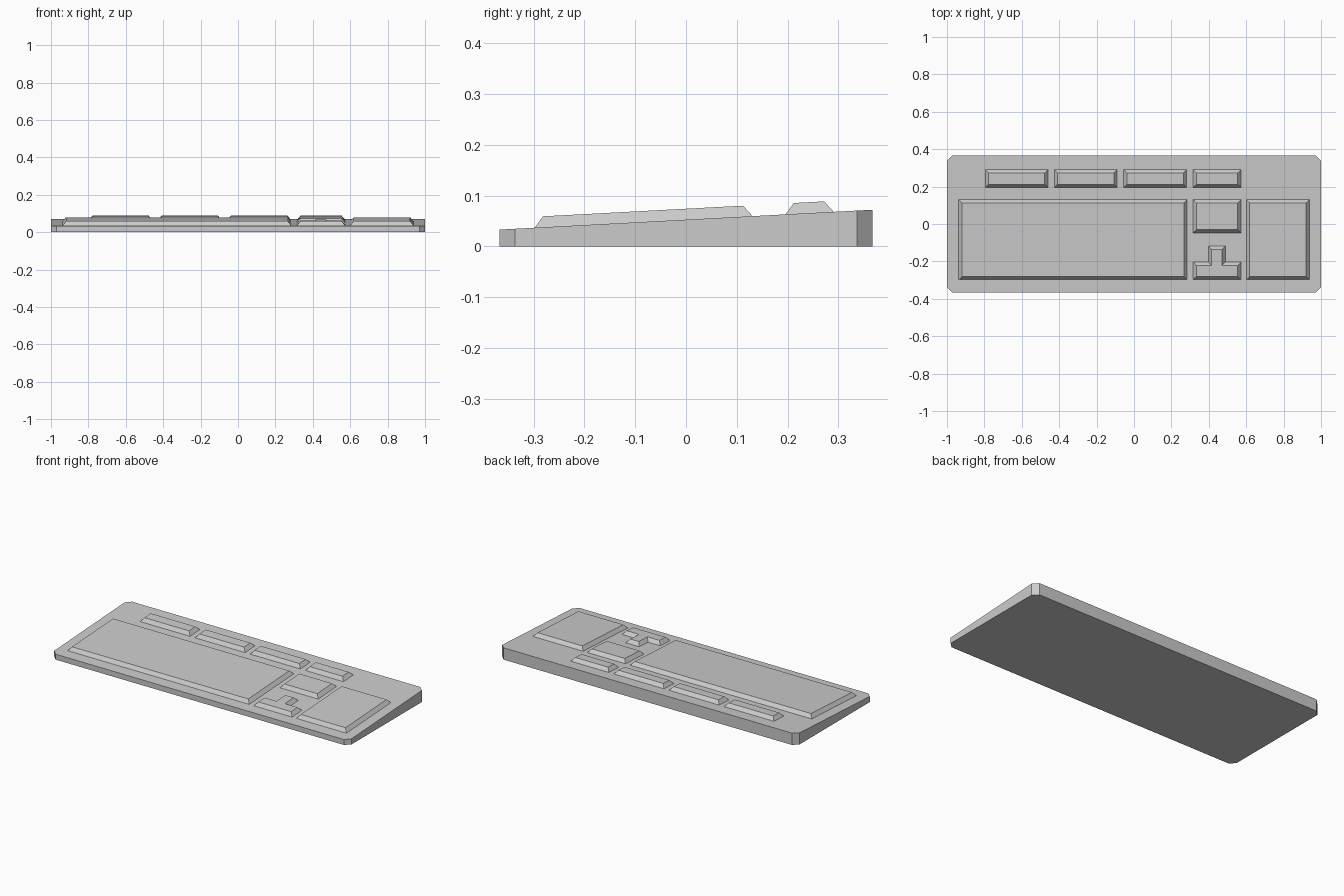
import bpy

if "Cube" in bpy.data.objects:
    bpy.data.objects.remove(bpy.data.objects["Cube"])

HX, HY, CH = 1.0, 0.367, 0.03      # half width, half depth, corner chamfer
Z_FRONT, Z_BACK = 0.033, 0.072     # wedge heights
RISE, INSET = 0.0215, 0.0175       # key block height and bevel
SLOPE = (Z_BACK - Z_FRONT) / (2 * HY)


def surface(y):
    return Z_FRONT + (y + HY) * SLOPE


def loft(name, lower, upper):
    """Closed solid between two rings with equal point counts (counter-clockwise)."""
    n = len(lower)
    faces = [list(range(n))[::-1], list(range(n, 2 * n))]
    faces += [(i, (i + 1) % n, n + (i + 1) % n, n + i) for i in range(n)]
    mesh = bpy.data.meshes.new(name)
    mesh.from_pydata(lower + upper, [], faces)
    mesh.update()
    obj = bpy.data.objects.new(name, mesh)
    bpy.context.collection.objects.link(obj)
    return obj


def inset(points, d):
    """Offset a counter-clockwise right-angled outline inwards."""
    result = []
    for i, (x, y) in enumerate(points):
        px, py = points[i - 1]
        nx, ny = points[(i + 1) % len(points)]
        for ex, ey in ((x - px, y - py), (nx - x, ny - y)):
            length = abs(ex) + abs(ey)
            px, py = px - ey / length * d, py + ex / length * d
        result.append((x + px - points[i - 1][0], y + py - points[i - 1][1]))
    return result


def key_block(name, outline):
    lower = [(x, y, surface(y)) for x, y in outline]
    upper = [(x, y - RISE * SLOPE, surface(y) + RISE) for x, y in inset(outline, INSET)]
    return loft(name, lower, upper)


def rect(x0, x1, y0, y1):
    return [(x0, y0), (x1, y0), (x1, y1), (x0, y1)]


# Wedge-shaped case with chamfered corners
case = [(-HX + CH, -HY), (HX - CH, -HY), (HX, -HY + CH), (HX, HY - CH),
        (HX - CH, HY), (-HX + CH, HY), (-HX, HY - CH), (-HX, -HY + CH)]
loft("case", [(x, y, 0) for x, y in case], [(x, y, surface(y)) for x, y in case])

# Large key fields
FRONT, BACK = -0.298, 0.131
key_block("main_keys", rect(-0.937, 0.284, FRONT, BACK))
key_block("number_pad", rect(0.601, 0.938, FRONT, BACK))
key_block("navigation_keys", rect(0.316, 0.572, -0.047, BACK))

# Function key row
for i, (x0, x1) in enumerate([(-0.795, -0.46), (-0.426, -0.09), (-0.055, 0.282), (0.316, 0.572)]):
    key_block(f"function_keys_{i + 1}", rect(x0, x1, 0.196, 0.291))

# Arrow keys, inverted T
key_block("arrow_keys", [(0.316, FRONT), (0.572, FRONT), (0.572, -0.203), (0.488, -0.203),
                         (0.488, -0.118), (0.397, -0.118), (0.397, -0.203), (0.316, -0.203)])
